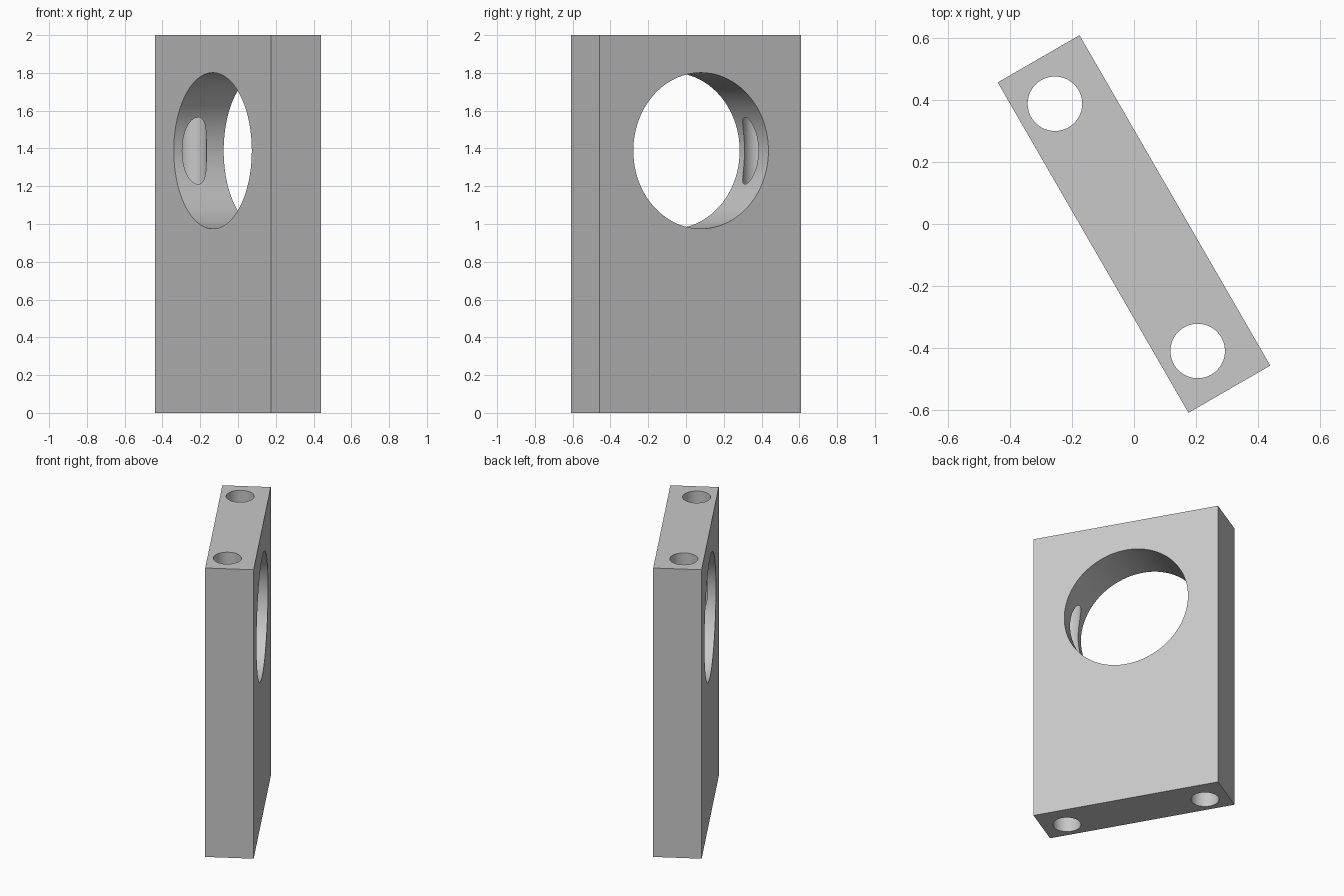
import bpy
from math import radians, pi
from mathutils import Matrix

default = bpy.data.objects.get("Cube")
if default:
    bpy.data.objects.remove(default, do_unlink=True)

LENGTH, THICK, HEIGHT = 1.232, 0.305, 2.0
SHIFT = -0.003                      # holes sit slightly off the plate centre
TURN = Matrix.Rotation(radians(-60), 4, "Z")

grey = bpy.data.materials.new("plain grey")
grey.use_nodes = True
colour = (0.58, 0.58, 0.58, 1)
grey.diffuse_color = colour
grey.node_tree.nodes["Principled BSDF"].inputs["Base Color"].default_value = colour

# Rectangular plate, turned about the vertical
bpy.ops.mesh.primitive_cube_add(size=1)
plate = bpy.context.object
plate.name = "bearing_plate"
plate.data.transform(TURN @ Matrix.Translation((0, 0, HEIGHT / 2))
                     @ Matrix.Diagonal((LENGTH, THICK, HEIGHT, 1)))
plate.data.materials.append(grey)


def drill(name, radius, depth, place, sides):
    """Cut a round hole through the plate; place is in the plate's own frame."""
    bpy.ops.mesh.primitive_cylinder_add(vertices=sides, radius=radius, depth=depth)
    cutter = bpy.context.object
    cutter.name = name
    cutter.data.transform(TURN @ place)
    cutter.data.materials.append(grey)
    cutter.hide_render = True
    cut = plate.modifiers.new(name, "BOOLEAN")
    cut.operation, cut.solver, cut.object = "DIFFERENCE", "EXACT", cutter
    bpy.context.view_layer.objects.active = plate
    bpy.ops.object.modifier_apply(modifier=name)
    bpy.data.objects.remove(cutter, do_unlink=True)


# Large bore through the thickness
drill("bore_cutter", 0.413, 1,
      Matrix.Translation((SHIFT, 0, 1.388)) @ Matrix.Rotation(pi / 2, 4, "X"), 128)

# Two bolt holes running the full height, breaking into the bore
for side in (-1, 1):
    drill("bolt_hole_cutter", 0.088, 3,
          Matrix.Translation((SHIFT + side * 0.461, -0.027, HEIGHT / 2)), 64)

# Smooth bores with crisp rims
bpy.ops.object.select_all(action="DESELECT")
plate.select_set(True)
bpy.context.view_layer.objects.active = plate
bpy.ops.object.shade_smooth_by_angle(angle=radians(30))
